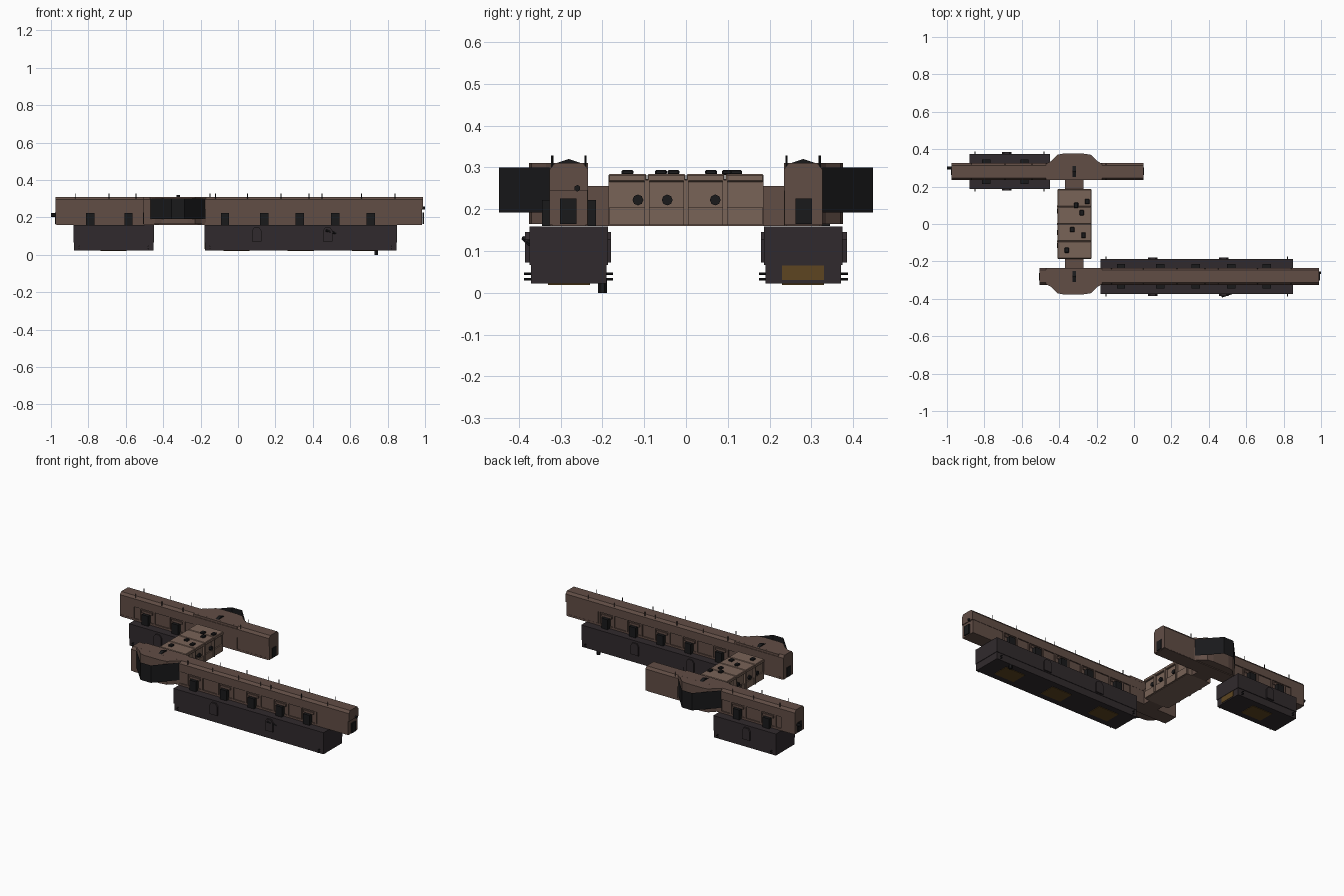
import bpy, bmesh, math
from mathutils import Vector

if "Cube" in bpy.data.objects:
    bpy.data.objects.remove(bpy.data.objects["Cube"])


def material(name, rgb):
    m = bpy.data.materials.new(name)
    m.diffuse_color = (*rgb, 1)
    m.use_nodes = True
    m.node_tree.nodes["Principled BSDF"].inputs["Base Color"].default_value = m.diffuse_color
    return m


BROWN = material("weathered_brown", (0.12, 0.075, 0.06))
TAN = material("bridge_tan", (0.19, 0.125, 0.095))
DARK = material("dark_hull", (0.03, 0.023, 0.026))
BLACK = material("black_metal", (0.01, 0.01, 0.011))
AMBER = material("amber_plate", (0.11, 0.06, 0.015))


def finish(name, bm, mat):
    bmesh.ops.recalc_face_normals(bm, faces=bm.faces)
    me = bpy.data.meshes.new(name)
    bm.to_mesh(me)
    bm.free()
    me.materials.append(mat)
    ob = bpy.data.objects.new(name, me)
    bpy.context.collection.objects.link(ob)
    return ob


def box(name, x, y, z, mat, bevel=0):
    """Box from (min, max) ranges on each axis."""
    bm = bmesh.new()
    bmesh.ops.create_cube(bm, size=1)
    for v in bm.verts:
        v.co = [sum(r) / 2 + c * abs(r[1] - r[0]) for r, c in zip((x, y, z), v.co)]
    if bevel:
        bmesh.ops.bevel(bm, geom=bm.edges[:], offset=bevel, segments=1, affect='EDGES')
    return finish(name, bm, mat)


def extrude(name, pts, vec, mat, cap=True):
    """Sweep a 3D polygon (or an open strip if cap is False) along vec."""
    bm = bmesh.new()
    a = [bm.verts.new(p) for p in pts]
    b = [bm.verts.new(Vector(p) + Vector(vec)) for p in pts]
    n = len(pts)
    for i in range(n if cap else n - 1):
        j = (i + 1) % n
        bm.faces.new((a[i], a[j], b[j], b[i]))
    if cap:
        bm.faces.new(a)
        bm.faces.new(b)
    return finish(name, bm, mat)


def rod(name, p, q, r, mat, sides=6):
    p, q = Vector(p), Vector(q)
    d = q - p
    bm = bmesh.new()
    bmesh.ops.create_cone(bm, cap_ends=True, segments=sides, radius1=r, radius2=r, depth=d.length)
    bm.transform(d.to_track_quat('Z', 'Y').to_matrix().to_4x4())
    bmesh.ops.translate(bm, vec=(p + q) / 2, verts=bm.verts)
    return finish(name, bm, mat)


def wing(tag, s, x0, x1, pod, doors, solid, posts, hatches):
    """One long hall; s is the side of y it sits on."""
    Y = lambda a, b: tuple(sorted((s * a, s * b)))
    # lower wall, plain end blocks and chamfered roof
    box(tag + "_wall", (x0 + .005, x1 - .005), Y(.241, .319), (.16, .27), BROWN)
    for a, b in solid:
        box(tag + "_end_block", (a, b), Y(.236, .326), (.162, .25), BROWN)
    prof = [(.234, .245), (.326, .245), (.326, .295), (.314, .31), (.246, .31), (.234, .295)]
    extrude(tag + "_roof", [(x0, s * y, z) for y, z in prof], (x1 - x0, 0, 0), BROWN)
    box(tag + "_sill", (x0 + .01, x1 - .01), Y(.235, .325), (.16, .172), BROWN)

    # end frames
    for x in (x0, x1):
        box(tag + "_end_door", (x - .004, x + .004), Y(.262, .302), (.165, .225), BLACK)

    # round-shouldered bulge over the junction and its open dark screen
    plan = [(-.47, .235), (-.47, .322), (-.445, .335), (-.41, .37), (-.38, .376),
            (-.27, .376), (-.23, .37), (-.195, .335), (-.17, .322), (-.17, .235)]
    extrude(tag + "_bulge", [(x, s * y, .165) for x, y in plan], (0, 0, .1449), BROWN)
    skirt = [(-.47, .325), (-.355, .448), (-.285, .448), (-.175, .325)]
    extrude(tag + "_screen", [(x, s * y, .192) for x, y in skirt], (0, 0, .108), BLACK, False)

    # hanging lower hull
    a, b = pod
    box(tag + "_pod_upper", (a, b), Y(.187, .375), (.066, .158), DARK)
    box(tag + "_pod_lower", (a + .003, b - .003), Y(.19, .371), (.022, .07), DARK)
    n = max(1, round((b - a) / .35))
    for i in range(n):
        c = a + (b - a) * (i + .5) / n
        box(tag + "_belly_plate", (c - .07, c + .07), Y(.23, .33), (.019, .023), AMBER)
    box(tag + "_glow_plate", (b - .004 if s > 0 else a, b - .001 if s > 0 else a + .004),
        Y(.23, .33), (.03, .065), AMBER)
    for c in hatches:
        for y in ((.18, .19), (.37, .385)):
            pts = [(-.026, .072), (.026, .072), (.026, .128), (.014, .145), (-.014, .145), (-.026, .128)]
            extrude(tag + "_hatch", [(c + u, s * y[0], z) for u, z in pts],
                    (0, s * (y[1] - y[0]), 0), DARK)
    # handrails low on both pod ends
    for x, d in ((a, -1), (b, 1)):
        for y in (.183, .379):
            for z in (.032, .046):
                rod(tag + "_pod_pin", (x - d * .03, s * (y - .008), z), (x - d * .03, s * (y + .008), z), .003, BLACK)

    # doors, frames and wall ribs on both faces
    for c in doors:
        box(tag + "_door", (c - .022, c + .022), Y(.215, .345), (.16, .222), BLACK)
        box(tag + "_door_hood", (c - .036, c + .036), Y(.234, .326), (.222, .236), BROWN)
        for d in (-.05, .05):
            box(tag + "_wall_rib", (c + d - .005, c + d + .005), Y(.235, .325), (.165, .25), BROWN)

    # roof posts and eave brackets
    for x in posts:
        for y in (.24, .32):
            rod(tag + "_roof_post", (x, s * y, .26), (x, s * y, .328), .0025, BLACK, 4)
    # small peaked vent over the junction
    extrude(tag + "_roof_vent", [(-.33, s * .25, .31), (-.33, s * .31, .31), (-.33, s * .28, .32)],
            (.02, 0, 0), BLACK)


wing("front_hall", -1, -.505, .99, (-.18, .85), (-.07, .14, .33, .52, .71),
     [(.77, .985), (-.505, -.46)], (-.12, .05, .23, .38, .45, .66, .84), (.1, .48))
wing("back_hall", 1, -.975, .05, (-.88, -.45), (-.79, -.585),
     [(-.975, -.88), (-.17, .05)], (-.87, -.69, -.545, -.15), (-.68,))

# connecting bridge with four roofed bays
box("bridge_core", (-.40, -.24), (-.185, .185), (.16, .272), TAN)
for i in range(4):
    y = -.187 + i * .0935
    box("bridge_bay_roof", (-.41, -.228), (y + .001, y + .0925), (.265, .284), TAN, .003)
    box("bridge_bay_wall", (-.407, -.232), (y + .004, y + .09), (.162, .205), TAN)
for y in (-.0935, 0, .0935):
    box("bridge_pillar", (-.412, -.226), (y - .006, y + .006), (.162, .27), TAN)
for x in (-.40, -.24):
    for y in (-.115, -.045, .07):
        rod("bridge_porthole", (x - .012, y, .222), (x + .012, y, .222), .013, BLACK, 8)

# roof fittings on the bridge
for x, y in ((-.36, -.14), (-.27, -.06), (-.33, -.03), (-.28, .06), (-.31, .1), (-.25, .12)):
    box("bridge_roof_vent", (x - .012, x + .012), (y - .014, y + .014), (.282, .294), BLACK, .003)

# necks joining bridge and halls
for s in (-1, 1):
    box("bridge_neck", (-.37, -.27), (s * .21 - .03, s * .21 + .03), (.16, .255), BROWN)

# end lamps, hanging lamp and leaning pole
rod("left_end_lamp", (-.975, .3, .213), (-1, .3, .213), .01, BLACK)
rod("right_end_lamp", (.985, -.26, .25), (1, -.26, .25), .008, BLACK)
rod("hanging_lamp", (.74, -.2, 0), (.74, -.2, .03), .011, BLACK)
rod("leaning_pole", (.47, -.388, .13), (.54, -.365, .11), .006, BLACK)
